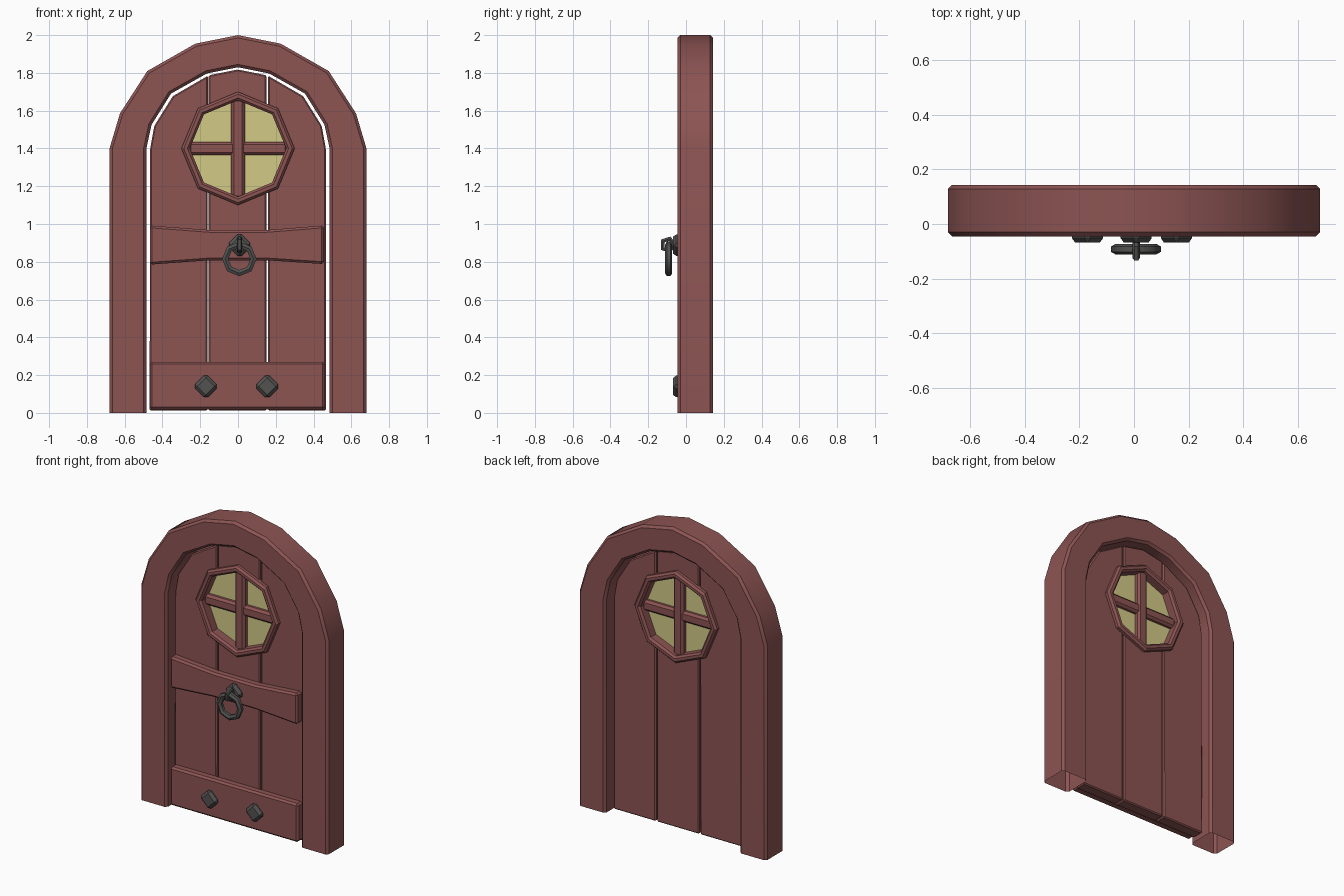
import bpy, bmesh, math
from mathutils import Vector, Matrix

if "Cube" in bpy.data.objects:
    bpy.data.objects.remove(bpy.data.objects["Cube"])

def mat(name, rgb):
    m = bpy.data.materials.new(name)
    m.diffuse_color = (*rgb, 1)
    m.use_nodes = True
    m.node_tree.nodes["Principled BSDF"].inputs["Base Color"].default_value = m.diffuse_color
    return m

WOOD = mat("reddish_wood", (0.262, 0.089, 0.086))
GLASS = mat("yellow_glass", (0.645, 0.59, 0.235))
METAL = mat("dark_metal", (0.085, 0.085, 0.083))

def finish(bm, name, material, smooth=None):
    bmesh.ops.recalc_face_normals(bm, faces=bm.faces)
    me = bpy.data.meshes.new(name)
    bm.to_mesh(me)
    bm.free()
    me.materials.append(material)
    ob = bpy.data.objects.new(name, me)
    bpy.context.collection.objects.link(ob)
    if smooth:
        bpy.ops.object.select_all(action='DESELECT')
        ob.select_set(True)
        bpy.context.view_layer.objects.active = ob
        bpy.ops.object.shade_smooth_by_angle(angle=math.radians(smooth))
    return ob

def slab(name, pts, y0, y1, bevel, material):
    """Extrude an x-z outline from y0 to y1 and chamfer its edges."""
    bm = bmesh.new()
    f = bm.faces.new([bm.verts.new((x, y0, z)) for x, z in pts])
    ext = bmesh.ops.extrude_face_region(bm, geom=[f])
    for v in ext["geom"]:
        if isinstance(v, bmesh.types.BMVert):
            v.co.y = y1
    bmesh.ops.recalc_face_normals(bm, faces=bm.faces)
    if bevel:
        bmesh.ops.bevel(bm, geom=bm.edges[:], offset=bevel, segments=1,
                        profile=0.5, affect='EDGES')
    return finish(bm, name, material)

def rect(x0, x1, z0, z1):
    return [(x0, z0), (x1, z0), (x1, z1), (x0, z1)]

def band(name, outer, inner, y0, y1, b, closed, smooth):
    """Chamfered strip between an outer and an inner x-z path."""
    bm = bmesh.new()
    rows = []
    for o, i in zip(outer, inner):
        o, i = Vector(o), Vector(i)
        t = b / (o - i).length
        o2, i2 = o.lerp(i, t), i.lerp(o, t)
        sec = [(o, y0 + b), (o2, y0), (i2, y0), (i, y0 + b),
               (i, y1 - b), (i2, y1), (o2, y1), (o, y1 - b)]
        rows.append([bm.verts.new((p.x, y, p.y)) for p, y in sec])
    n = len(rows)
    for k in range(n if closed else n - 1):
        a, c = rows[k], rows[(k + 1) % n]
        for j in range(8):
            bm.faces.new((a[j], a[(j + 1) % 8], c[(j + 1) % 8], c[j]))
    return finish(bm, name, WOOD, smooth)

def torus(name, center, R, r, nseg, nsec, rot):
    bm = bmesh.new()
    g = []
    for i in range(nseg):
        a = 2 * math.pi * i / nseg
        row = []
        for j in range(nsec):
            t = 2 * math.pi * (j + 0.5) / nsec
            d = R + r * math.cos(t)
            p = rot @ Vector((d * math.cos(a), d * math.sin(a), r * math.sin(t)))
            row.append(bm.verts.new(p + Vector(center)))
        g.append(row)
    for i in range(nseg):
        for j in range(nsec):
            i2, j2 = (i + 1) % nseg, (j + 1) % nsec
            bm.faces.new((g[i][j], g[i2][j], g[i2][j2], g[i][j2]))
    return finish(bm, name, METAL, 50)

def mirror(half):
    """Mirror a left half path whose last point lies on x = 0."""
    return half + [(-x, z) for x, z in reversed(half[:-1])]

def octagon(r):
    return [(r * math.cos(k * math.pi / 4), 1.4 + r * math.sin(k * math.pi / 4))
            for k in range(8)]

# Arched frame, open at the feet
outer = mirror([(-.68, 0), (-.68, 1.4), (-.625, 1.585), (-.48, 1.81), (-.225, 1.955), (0, 2)])
inner = mirror([(-.485, 0), (-.485, 1.4), (-.458, 1.525), (-.355, 1.69), (-.165, 1.797), (0, 1.83)])
band("arched_frame", outer, inner, -0.045, 0.143, 0.015, False, 40)

# Three door planks, cut through for the window
cutter = slab("window_cutter", octagon(0.28), -0.3, 0.4, 0, WOOD)
cutter.hide_render = True
cutter.hide_viewport = True
side = [(.465, 1.4), (.443, 1.52), (.345, 1.677), (.159, 1.785)]
planks = {
    "left_plank": [(-.163, .012), (-.468, .012)] + [(-x, z) for x, z in side],
    "middle_plank": [(.151, .012), (-.155, .012), (-.155, 1.787), (0, 1.818), (.151, 1.787)],
    "right_plank": [(.159, .012), (.465, .012)] + side,
}
for name, pts in planks.items():
    ob = slab(name, pts, 0.01, 0.087, 0.007, WOOD)
    mod = ob.modifiers.new("window_hole", 'BOOLEAN')
    mod.operation = 'DIFFERENCE'
    mod.solver = 'EXACT'
    mod.object = cutter

# Cross boards on the front
slab("lower_board", rect(-.467, .46, .018, .27), -0.04, 0.02, 0.012, WOOD)
slab("upper_board", [(-.467, .785), (-.15, .808), (.15, .808), (.455, .788),
                     (.455, .992), (.15, .968), (-.15, .968), (-.467, .992)],
     -0.04, 0.02, 0.012, WOOD)

# Round window: rim, glass and crossed bars
band("window_rim", octagon(0.3), octagon(0.255), -0.022, 0.119, 0.013, True, None)
slab("window_glass", octagon(0.27), 0.046, 0.053, 0, GLASS)
slab("window_bar_vertical", rect(-.036, .036, 1.135, 1.665), 0.01, 0.088, 0.014, WOOD)
slab("window_bar_horizontal", rect(-.262, .262, 1.365, 1.435), 0.016, 0.082, 0.014, WOOD)

# Diamond studs and knocker plate
for name, x, z in (("left_stud", -.17, .14), ("right_stud", .155, .14), ("knocker_plate", .008, .888)):
    s = 0.068
    slab(name, [(x - s, z), (x, z - s), (x + s, z), (x, z + s)], -0.068, -0.03, 0.016, METAL)

# Knocker loop and hanging ring
torus("knocker_loop", (.008, -.096, .89), 0.034, 0.014, 5, 6,
      Matrix.Rotation(math.pi / 2, 3, 'Y') @ Matrix.Rotation(math.radians(90), 3, 'Z'))
torus("knocker_ring", (.007, -.092, .815), 0.075, 0.019, 8, 6,
      Matrix.Rotation(math.pi / 2, 3, 'X'))
